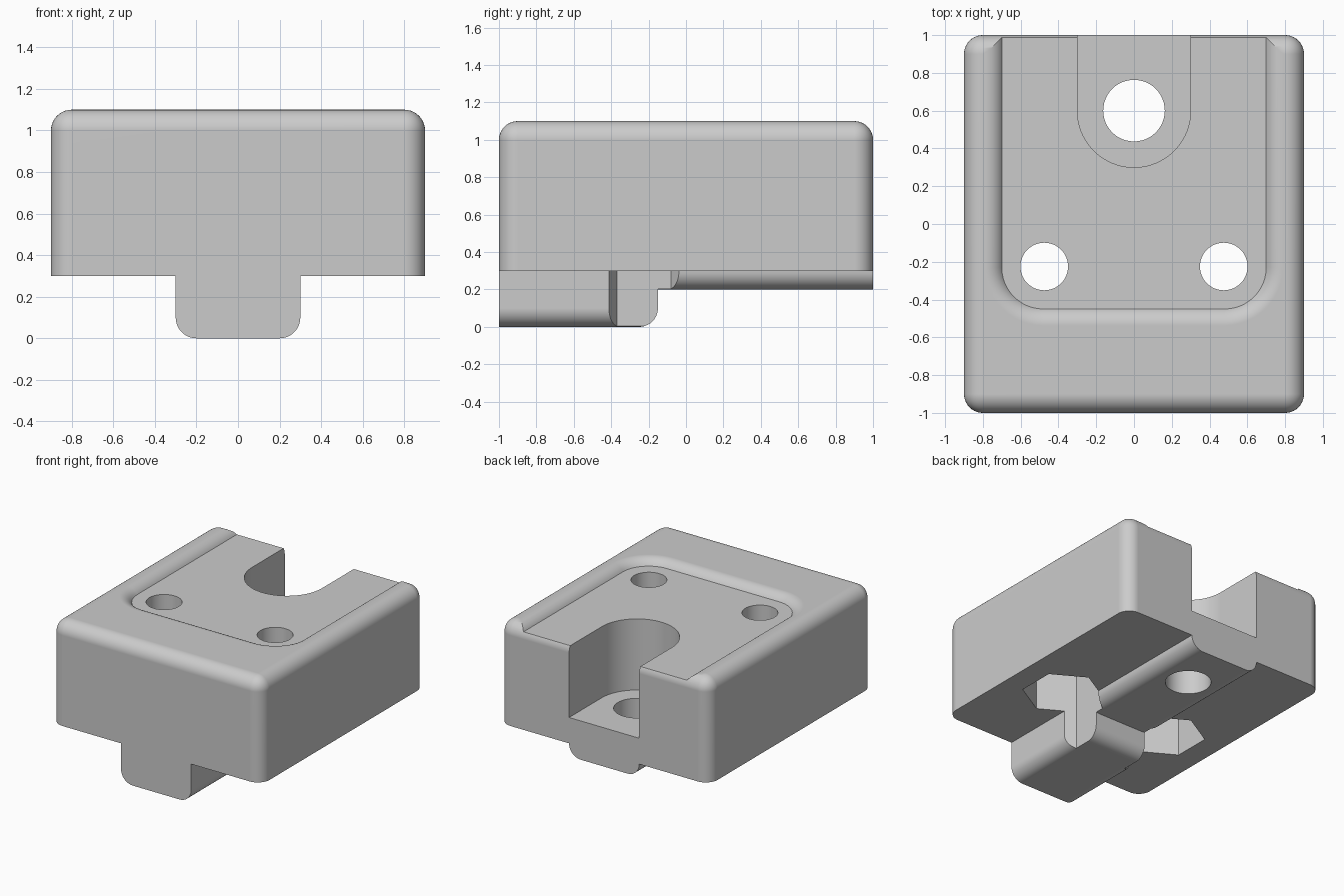
import bpy, bmesh
from math import sin, cos, pi, radians
from mathutils import Matrix

old = bpy.data.objects.get("Cube")
if old:
    bpy.data.objects.remove(old)

R = 0.1           # general edge radius
BOTTOM, TOP = 0.3, 1.1

grey = bpy.data.materials.new("plain_grey")
grey.use_nodes = True
colour = (0.6, 0.6, 0.6, 1)
grey.diffuse_color = colour
grey.node_tree.nodes["Principled BSDF"].inputs["Base Color"].default_value = colour


def finish(bm, name):
    bmesh.ops.recalc_face_normals(bm, faces=bm.faces)
    mesh = bpy.data.meshes.new(name)
    bm.to_mesh(mesh)
    bm.free()
    mesh.materials.append(grey)
    obj = bpy.data.objects.new(name, mesh)
    bpy.context.collection.objects.link(obj)
    return obj


def box(name, lo, hi, rounded=None):
    """Box between two corners; edges whose midpoint passes the rule are rounded."""
    bm = bmesh.new()
    bmesh.ops.create_cube(bm, size=1)
    for v in bm.verts:
        v.co = [l + (c + 0.5) * (h - l) for c, l, h in zip(v.co, lo, hi)]
    if rounded:
        mid = [(a + b) / 2 for a, b in zip(lo, hi)]

        def sides(e):
            m = (e.verts[0].co + e.verts[1].co) / 2
            return [0 if abs(c - k) < 1e-4 else (1 if c > k else -1) for c, k in zip(m, mid)]
        edges = [e for e in bm.edges if rounded(*sides(e))]
        bmesh.ops.bevel(bm, geom=edges, offset=R, offset_type='OFFSET',
                        segments=10, profile=0.5, affect='EDGES')
    return finish(bm, name)


def prism(name, x, y, z0, z1, radius, sides, turn=0):
    bm = bmesh.new()
    bmesh.ops.create_cone(bm, cap_ends=True, segments=sides, radius1=radius, radius2=radius,
                          depth=z1 - z0, matrix=Matrix.Translation((x, y, (z0 + z1) / 2))
                          @ Matrix.Rotation(turn, 4, 'Z'))
    return finish(bm, name)


def loft(name, rings):
    """Closed solid through a stack of (outline, height) rings."""
    bm = bmesh.new()
    loops = [[bm.verts.new((x, y, z)) for x, y in pts] for pts, z in rings]
    n = len(loops[0])
    for a, b in zip(loops, loops[1:]):
        for i in range(n):
            j = (i + 1) % n
            bm.faces.new((a[i], a[j], b[j], b[i]))
    bm.faces.new(loops[0])
    bm.faces.new(loops[-1])
    return finish(bm, name)


def u_outline(half, front, radius, back=1.3, steps=12):
    """U shape open to the back with rounded front corners."""
    pts = [(-half, back)]
    for side, start in ((-1, pi), (1, 1.5 * pi)):
        for i in range(steps + 1):
            if side == 1 and i == 0 and half - radius < 1e-4:
                continue
            a = start + i * pi / 2 / steps
            pts.append((side * (half - radius) + radius * cos(a),
                        front + radius + radius * sin(a)))
    return pts + [(half, back)]


def boolean(target, tool, operation):
    mod = target.modifiers.new(operation.title(), 'BOOLEAN')
    mod.operation, mod.object, mod.solver = operation, tool, 'EXACT'
    bpy.context.view_layer.objects.active = target
    bpy.ops.object.modifier_apply(modifier=mod.name)
    bpy.data.objects.remove(tool)


# Main block: rounded uprights and top rim, sharp underside
block = box("mounting_block", (-0.9, -1, BOTTOM), (0.9, 1, TOP),
            lambda x, y, z: z >= 0)

# Underside: long guide rail and taller front key
boolean(block, box("guide_rail", (-0.3, -0.4, 0.2), (0.3, 1, 0.4),
                   lambda x, y, z: z < 0 and x != 0), 'UNION')
boolean(block, box("front_key", (-0.3, -1, 0), (0.3, -0.15, 0.4),
                   lambda x, y, z: z < 0 and y >= 0), 'UNION')

# Shallow top recess with a rounded lip
rings = []
for i in range(9):
    a = radians(30 + 60 * i / 8)
    out = R * (cos(radians(30)) - cos(a))
    rings.append((u_outline(0.7 + out, -0.45 - out, 0.22 + out), TOP - R + R * sin(a)))
rings.append((rings[-1][0], TOP + 0.1))
boolean(block, loft("recess_cutter", rings), 'DIFFERENCE')

# Round-ended slot at the back with a through hole
slot = u_outline(0.3, 0.3, 0.3, steps=20)
boolean(block, loft("slot_cutter", [(slot, 0.5), (slot, 1.3)]), 'DIFFERENCE')
boolean(block, prism("slot_hole_cutter", 0, 0.6, -0.1, 0.8, 0.163, 48), 'DIFFERENCE')

# Screw holes with hexagonal nut pockets from below
for side in (-1, 1):
    x, y = side * 0.475, -0.225
    boolean(block, prism("screw_hole_cutter", x, y, -0.1, 1.3, 0.126, 48), 'DIFFERENCE')
    boolean(block, prism("nut_pocket_cutter", x, y, -0.1, 0.7, 0.25 / cos(pi / 6), 6), 'DIFFERENCE')

# Smooth shading with crisp edges
bpy.ops.object.select_all(action='DESELECT')
block.select_set(True)
bpy.context.view_layer.objects.active = block
bpy.ops.object.shade_smooth_by_angle(angle=radians(30))
weighted = block.modifiers.new("Weighted Normals", 'WEIGHTED_NORMAL')
weighted.keep_sharp = True
